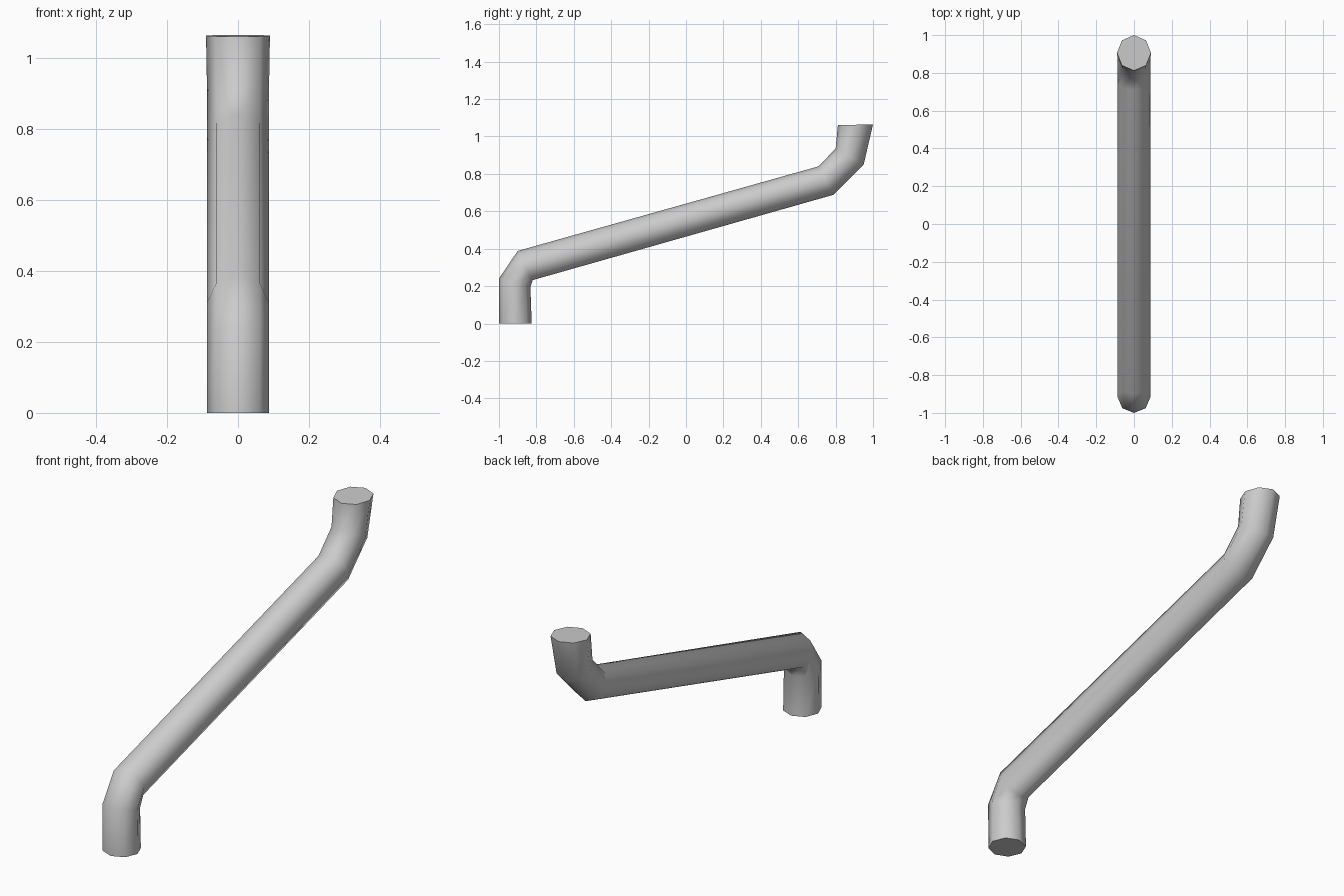
import bpy, bmesh
from math import sin, cos, pi, radians
from mathutils import Vector

cube = bpy.data.objects.get("Cube")
if cube:
    bpy.data.objects.remove(cube, do_unlink=True)

grey = bpy.data.materials.new("light grey metal")
grey.use_nodes = True
colour = (0.6, 0.6, 0.6, 1)
grey.diffuse_color = colour
grey.node_tree.nodes["Principled BSDF"].inputs["Base Color"].default_value = colour

# Each mitred ring: outer (y, z), inner (y, z), half width
rings = [
    ((-1.0, 0.0), (-0.825, 0.0), 0.087),
    ((-1.0, 0.24), (-0.832, 0.195), 0.087),
    ((-0.9, 0.388), (-0.82, 0.232), 0.087),
    ((0.708, 0.84), (0.788, 0.688), 0.087),
    ((0.8, 0.935), (0.95, 0.85), 0.087),
    ((0.812, 1.06), (1.0, 1.065), 0.09),
]
SIDES = 8

# Bent octagonal pipe with a corner on its centre line
bm = bmesh.new()
loops = []
for a, b, width in rings:
    a, b = Vector((0, *a)), Vector((0, *b))
    centre, half = (a + b) / 2, (a - b) / 2
    loops.append([bm.verts.new(centre + half * cos(2 * pi * i / SIDES)
                               + Vector((width * sin(2 * pi * i / SIDES), 0, 0)))
                  for i in range(SIDES)])
for low, high in zip(loops, loops[1:]):
    for i in range(SIDES):
        j = (i + 1) % SIDES
        bm.faces.new((low[i], low[j], high[j], high[i]))
# End caps
bm.faces.new(loops[0])
bm.faces.new(loops[-1])
bmesh.ops.recalc_face_normals(bm, faces=bm.faces)

mesh = bpy.data.meshes.new("bent_pipe")
bm.to_mesh(mesh)
bm.free()
mesh.materials.append(grey)
pipe = bpy.data.objects.new("bent_pipe", mesh)
bpy.context.collection.objects.link(pipe)

bpy.context.view_layer.objects.active = pipe
pipe.select_set(True)
bpy.ops.object.shade_smooth_by_angle(angle=radians(60))
